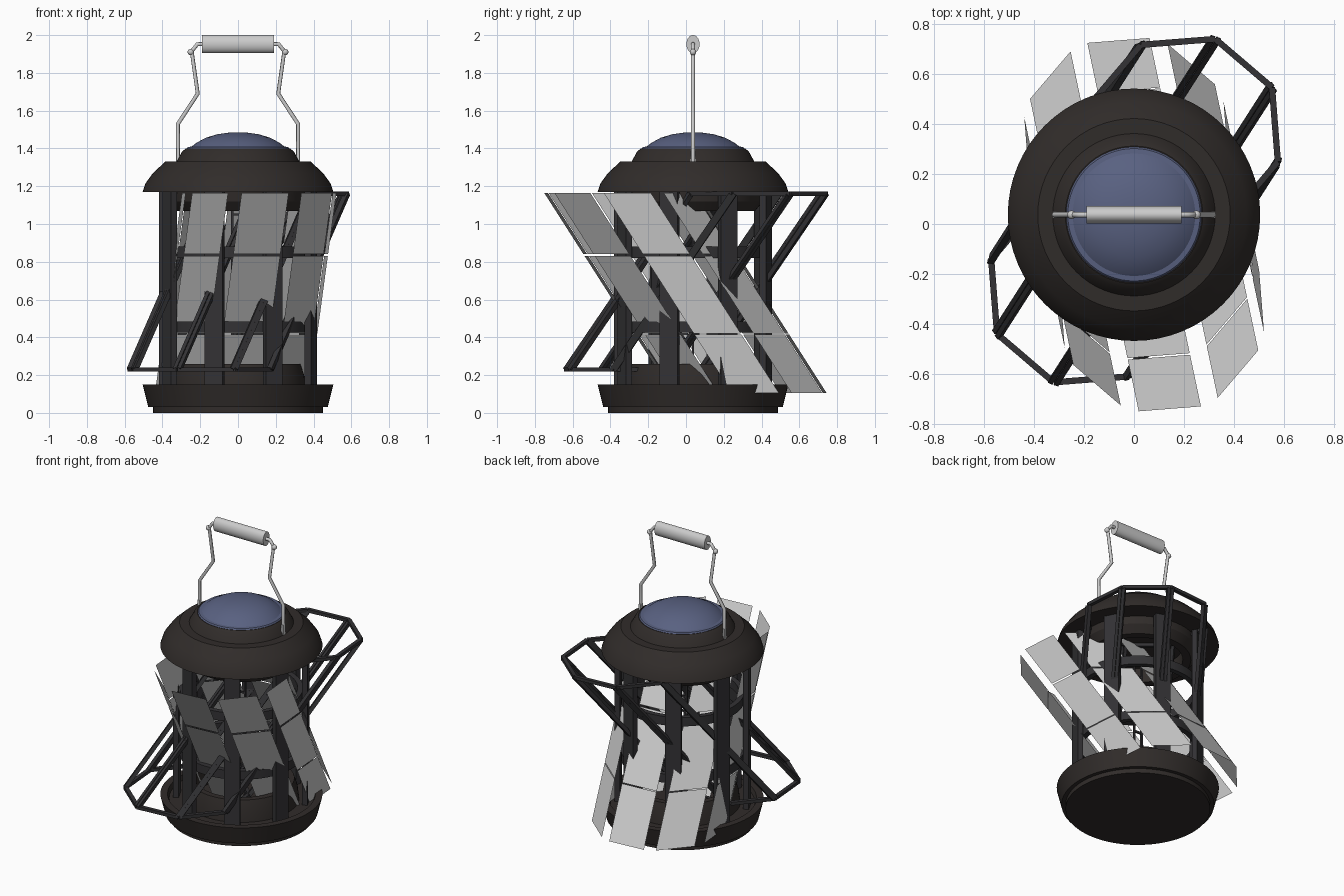
import bpy, bmesh, math
from mathutils import Vector, Matrix

if "Cube" in bpy.data.objects:
    bpy.data.objects.remove(bpy.data.objects["Cube"])

CY = 0.037          # lantern axis sits slightly behind y = 0
POST = [27 + 45 * i for i in range(8)]   # post angles, measured from the front


def mat(name, col):
    m = bpy.data.materials.new(name)
    m.diffuse_color = (*col, 1)
    m.use_nodes = True
    m.node_tree.nodes["Principled BSDF"].inputs["Base Color"].default_value = m.diffuse_color
    return m


brown = mat("dark_brown", (0.030, 0.025, 0.023))
iron = mat("dark_iron", (0.033, 0.032, 0.035))
blue = mat("blue_glass", (0.10, 0.12, 0.22))


def finish(name, bm, material=None, smooth=False, recalc=True):
    if recalc:
        bmesh.ops.recalc_face_normals(bm, faces=bm.faces[:])
    me = bpy.data.meshes.new(name)
    bm.to_mesh(me)
    bm.free()
    ob = bpy.data.objects.new(name, me)
    bpy.context.collection.objects.link(ob)
    if material:
        me.materials.append(material)
    if smooth:
        bpy.ops.object.select_all(action='DESELECT')
        bpy.context.view_layer.objects.active = ob
        ob.select_set(True)
        bpy.ops.object.shade_smooth_by_angle(angle=math.radians(30))
    return ob


def lathe(name, prof, material=None, closed=False, n=64):
    bm = bmesh.new()
    vs = [bm.verts.new((r, CY, z)) for r, z in prof]
    pairs = list(zip(vs, vs[1:])) + ([(vs[-1], vs[0])] if closed else [])
    es = [bm.edges.new(p) for p in pairs]
    bmesh.ops.spin(bm, geom=vs + es, cent=(0, CY, 0), axis=(0, 0, 1),
                   angle=math.tau, steps=n, use_merge=True)
    bmesh.ops.remove_doubles(bm, verts=bm.verts[:], dist=1e-5)
    return finish(name, bm, material, True)


def polar(deg, r, c=(0, CY)):
    a = math.radians(deg)
    return c[0] + r * math.sin(a), c[1] - r * math.cos(a)


def bar(bm, a, b, side, w, d):
    """Rectangular bar from a to b; w along side, d across."""
    a, b, side = Vector(a), Vector(b), Vector(side)
    t = (b - a).normalized()
    s = (side - t * side.dot(t)).normalized()
    u = t.cross(s)
    rings = [[bm.verts.new(p + s * w * i / 2 + u * d * j / 2)
              for i, j in ((-1, -1), (1, -1), (1, 1), (-1, 1))] for p in (a, b)]
    for k in range(4):
        m = (k + 1) % 4
        bm.faces.new((rings[0][k], rings[0][m], rings[1][m], rings[1][k]))
    bm.faces.new(rings[0])
    bm.faces.new(rings[1])


def rod(name, pts, r):
    cu = bpy.data.curves.new(name, 'CURVE')
    cu.dimensions = '3D'
    cu.bevel_depth, cu.bevel_resolution, cu.use_fill_caps = r, 2, True
    sp = cu.splines.new('POLY')
    sp.points.add(len(pts) - 1)
    for p, c in zip(sp.points, pts):
        p.co = (*c, 1)
    ob = bpy.data.objects.new(name, cu)
    bpy.context.collection.objects.link(ob)


# base dish and inner burner ring
lathe("base", [(0, 0), (.45, 0), (.45, .03), (.475, .03), (.505, .15), (.46, .15),
               (.45, .12), (0, .12)], brown)
lathe("burner_ring", [(.36, .12), (.35, .20), (.33, .26), (.29, .26), (.29, .12)], brown)

# lid with hanging inner collar
lathe("lid", [(0, 1.40), (.275, 1.40), (.295, 1.385), (.325, 1.33), (.385, 1.33),
              (.45, 1.27), (.49, 1.215), (.505, 1.17), (.375, 1.17), (.37, 1.12),
              (.33, 1.07), (.28, 1.07), (.28, 1.17), (0, 1.17)], brown)
lathe("top_dome", [(.275, 1.395), (.265, 1.408), (.245, 1.410), (.22, 1.430), (.17, 1.457),
                   (.11, 1.475), (.055, 1.483), (0, 1.485)], blue)

# upright cage: posts and two hoops
bm = bmesh.new()
for a in POST:
    x, y = polar(a, .405)
    s = math.radians(a)
    bar(bm, (x, y, .12), (x, y, 1.18), (math.cos(s), math.sin(s), 0), .10, .035)
finish("cage_posts", bm, iron)
for i, z in enumerate((.455, .85)):
    lathe(f"cage_hoop_{i + 1}", [(.35, z - .03), (.385, z - .03), (.385, z + .03),
                                 (.35, z + .03)], iron, True)


# slanted octagonal frame
def frame_c(z):
    return .436 * (z - .69), .05 + .68 * (z - .69)


bm = bmesh.new()
lo, hi = .23, 1.16
for a in POST:
    s = math.radians(a)
    side = (math.cos(s), math.sin(s), 0)
    ends = [(*polar(a, .39, frame_c(z)), z) for z in (lo, hi)]
    nxt = [(*polar(a + 45, .39, frame_c(z)), z) for z in (lo, hi)]
    for k in (-1, 1):   # doubled strut
        off = Vector(side) * .012 * k
        bar(bm, Vector(ends[0]) + off, Vector(ends[1]) + off, side, .020, .025)
    for p, q in zip(ends, nxt):
        bar(bm, p, q, (0, 0, 1), .022, .025)
finish("slanted_frame", bm, iron)


# slanted glass panes, eight columns of three
def pane_c(z):
    return .04 + .135 * (z - .63), -.64 * (z - .63)


bm = bmesh.new()
for a in POST:
    s = math.radians(a - 22.5)
    t = Vector((math.cos(s), math.sin(s), 0)) * .125
    for z0, z1 in ((.105, .415), (.42, .83), (.84, 1.163)):
        p, q = (Vector((*polar(a - 22.5, .40, pane_c(z)), z)) for z in (z0, z1))
        bm.faces.new([bm.verts.new(v) for v in (p - t, p + t, q + t, q - t)])
finish("glass_panes", bm, recalc=False)

# central burner ladder
bm = bmesh.new()
for x in (-.03, .03):
    bar(bm, (x, CY, .12), (x, CY, 1.17), (1, 0, 0), .012, .012)
for i in range(9):
    z = .25 + i * .1
    bar(bm, (-.03, CY, z), (.03, CY, z), (0, 0, 1), .012, .012)
finish("burner_guide", bm, iron)

# carrying handle: bent wires, end knobs and grip
for s, nm in ((-1, "left"), (1, "right")):
    rod(f"handle_wire_{nm}", [(s * x, CY, z) for x, z in
        ((.318, 1.32), (.318, 1.53), (.213, 1.69), (.245, 1.915), (.215, 1.952), (.18, 1.952))], .011)
    bm = bmesh.new()
    bmesh.ops.create_uvsphere(bm, u_segments=12, v_segments=8, radius=.017,
                              matrix=Matrix.Translation((s * .25, CY, 1.91)))
    finish(f"handle_knob_{nm}", bm, None, True)
    bm = bmesh.new()
    bar(bm, (s * .318, CY, 1.31), (s * .318, CY, 1.40), (0, 1, 0), .025, .014)
    finish(f"handle_foot_{nm}", bm)
bm = bmesh.new()
bmesh.ops.create_cone(bm, cap_ends=True, segments=32, radius1=.048, radius2=.048, depth=.38,
                      matrix=Matrix.Translation((0, CY, 1.952)) @ Matrix.Diagonal((1, .73, 1, 1))
                      @ Matrix.Rotation(math.pi / 2, 4, 'Y'))
finish("handle_grip", bm, None, True)
